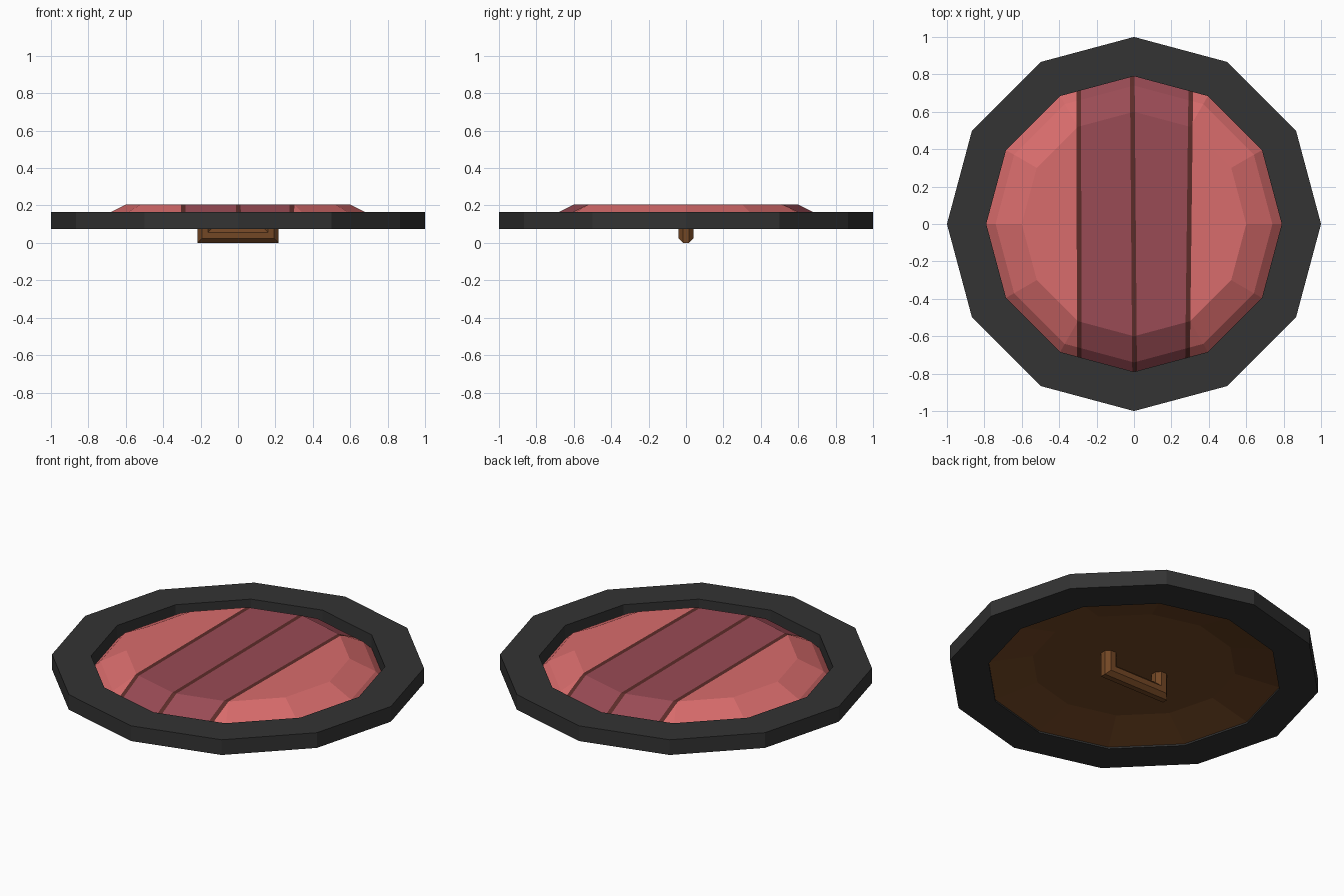
import bpy, bmesh
from math import cos, sin, pi
from mathutils import Vector

if "Cube" in bpy.data.objects:
    bpy.data.objects.remove(bpy.data.objects["Cube"])

SIDES = 12


def material(name, rgb):
    m = bpy.data.materials.new(name)
    m.diffuse_color = (*rgb, 1)
    m.use_nodes = True
    m.node_tree.nodes["Principled BSDF"].inputs["Base Color"].default_value = m.diffuse_color
    return m


def finish(bm, name, mats):
    bmesh.ops.recalc_face_normals(bm, faces=bm.faces)
    me = bpy.data.meshes.new(name)
    bm.to_mesh(me)
    bm.free()
    for m in mats:
        me.materials.append(m)
    ob = bpy.data.objects.new(name, me)
    bpy.context.collection.objects.link(ob)
    return ob


def lathe(profile, closed=False, cap_first=False, cap_last=False):
    """Spin (radius, z) points into a 12-sided body."""
    bm = bmesh.new()
    rings = [[bm.verts.new((r * cos(2 * pi * i / SIDES), r * sin(2 * pi * i / SIDES), z))
              for i in range(SIDES)] for r, z in profile]
    pairs = list(zip(rings, rings[1:]))
    if closed:
        pairs.append((rings[-1], rings[0]))
    for a, b in pairs:
        for i in range(SIDES):
            j = (i + 1) % SIDES
            bm.faces.new((a[i], a[j], b[j], b[i]))
    if cap_first:
        bm.faces.new(rings[0])
    if cap_last:
        bm.faces.new(rings[-1])
    return bm


iron = material("dark_iron", (0.033, 0.033, 0.033))
wood = material("brown_wood", (0.17, 0.063, 0.018))
red = material("red_paint", (0.69, 0.15, 0.15))
dark_red = material("dark_red_paint", (0.32, 0.07, 0.09))
gap = material("plank_gap", (0.107, 0.025, 0.022))

# Rim
finish(lathe([(1, 0.075), (1, 0.165), (0.79, 0.165), (0.79, 0.075)], closed=True),
       "shield_rim", [iron])

# Domed board: hollow wooden back, painted planked front
bm = lathe([(0.55, 0.145), (0.79, 0.085), (0.74, 0.135), (0.6, 0.205)],
           cap_first=True, cap_last=True)
bmesh.ops.recalc_face_normals(bm, faces=bm.faces)

# Slice the board along the slightly crooked plank gaps
gaps = [(-0.294, -0.003), (-0.003, -0.008), (0.295, 0.012)]
half = 0.0125
for x, slope in gaps:
    for side in (-half, half):
        bmesh.ops.bisect_plane(bm, geom=bm.verts[:] + bm.edges[:] + bm.faces[:],
                               plane_co=Vector((x + side, 0, 0)),
                               plane_no=Vector((1, -slope, 0)))
bm.normal_update()
for f in bm.faces:
    if f.normal.z < 0:
        f.material_index = 0
        continue
    c = f.calc_center_median()
    if any(abs(c.x - x - s * c.y) < half for x, s in gaps):
        f.material_index = 3
    else:
        f.material_index = 2 if abs(c.x) < 0.295 else 1
finish(bm, "shield_board", [wood, red, dark_red, gap])

# Handle: octagonal bar with mitred corners and two posts
bm = bmesh.new()
rings = [[], [], [], []]
for i in range(8):
    a = 2 * pi * (i + 0.5) / 8
    r = 0.04 / cos(pi / 8)
    y, d = r * cos(a), r * sin(a)
    x = 0.177 + d
    for ring, co in zip(rings, [(-x, y, 0.155), (-x, y, 0.04 - d),
                                (x, y, 0.04 - d), (x, y, 0.155)]):
        ring.append(bm.verts.new(co))
for a, b in zip(rings, rings[1:]):
    for i in range(8):
        j = (i + 1) % 8
        bm.faces.new((a[i], a[j], b[j], b[i]))
bm.faces.new(rings[0])
bm.faces.new(rings[-1])
finish(bm, "handle", [wood])
